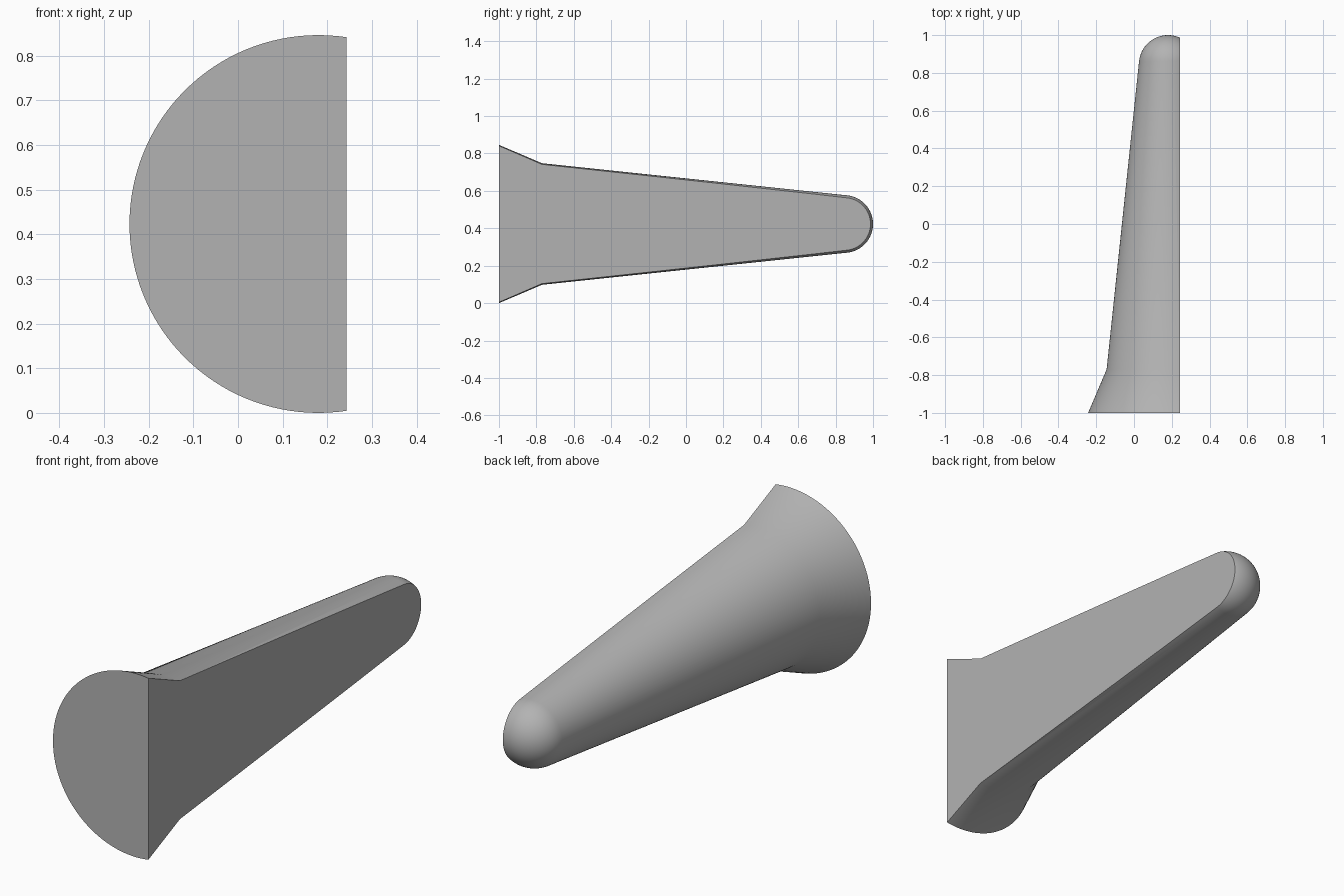
import bpy, bmesh, math
from mathutils import Vector, Matrix

if "Cube" in bpy.data.objects:
    bpy.data.objects.remove(bpy.data.objects["Cube"])

AXIS_X, AXIS_Z = 0.18, 0.423   # the turning axis runs along y
CUT_X = 0.243                  # flat side
TIP_R, TIP_Y = 0.154, 0.846    # rounded end
SEGMENTS = 128

grey = bpy.data.materials.new("light_grey")
grey.diffuse_color = (0.45, 0.45, 0.45, 1)
grey.use_nodes = True
grey.node_tree.nodes["Principled BSDF"].inputs["Base Color"].default_value = grey.diffuse_color

# Profile as (radius, y): flared base, tapered shaft, tangent round tip
profile = [(0.0, -1.0), (0.423, -1.0), (0.325, -0.77)]
start = math.radians(6)
for i in range(17):
    a = start + (math.pi / 2 - start) * i / 16
    profile.append((TIP_R * math.cos(a), TIP_Y + TIP_R * math.sin(a)))

# Turn the profile about its axis
bm = bmesh.new()
verts = [bm.verts.new((AXIS_X - r, y, AXIS_Z)) for r, y in profile]
edges = [bm.edges.new(pair) for pair in zip(verts, verts[1:])]
bmesh.ops.spin(bm, geom=verts + edges, cent=(AXIS_X, 0, AXIS_Z), axis=(0, 1, 0),
               angle=math.tau, steps=SEGMENTS, use_duplicate=False)
bmesh.ops.remove_doubles(bm, verts=bm.verts, dist=1e-5)

# Slice off the side and close it with a flat face
cut = bmesh.ops.bisect_plane(bm, geom=bm.verts[:] + bm.edges[:] + bm.faces[:],
                             plane_co=(CUT_X, 0, 0), plane_no=(1, 0, 0),
                             clear_outer=True)
rim = [e for e in cut["geom_cut"] if isinstance(e, bmesh.types.BMEdge)]
bmesh.ops.contextual_create(bm, geom=rim)
bmesh.ops.recalc_face_normals(bm, faces=bm.faces)

mesh = bpy.data.meshes.new("tapered_handle")
bm.to_mesh(mesh)
bm.free()
mesh.materials.append(grey)
handle = bpy.data.objects.new("tapered_handle", mesh)
bpy.context.collection.objects.link(handle)

# Smooth round surface with sharp rims
bpy.context.view_layer.objects.active = handle
handle.select_set(True)
bpy.ops.object.shade_smooth_by_angle(angle=math.radians(30))
